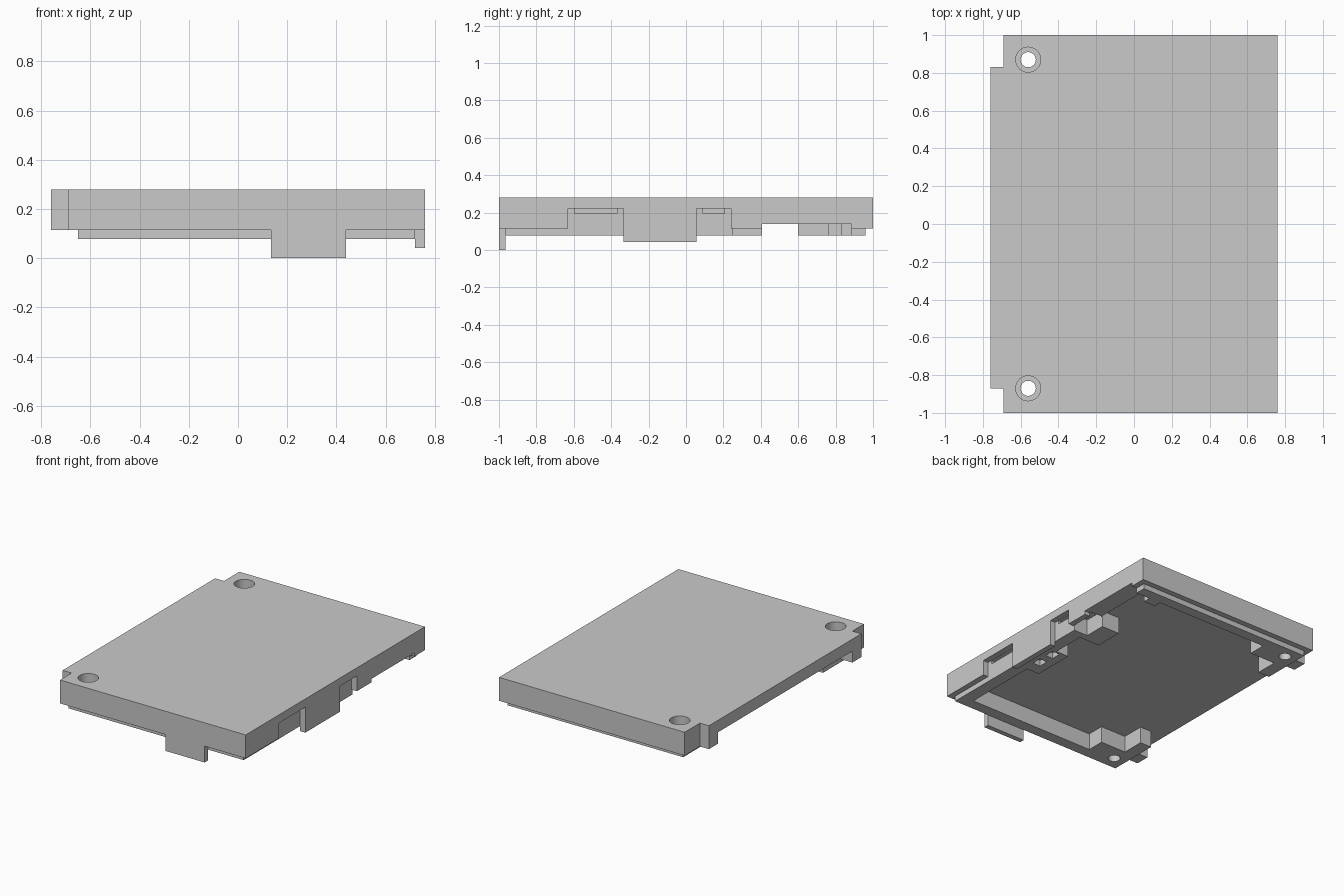
import bpy
import bmesh

if "Cube" in bpy.data.objects:
    bpy.data.objects.remove(bpy.data.objects["Cube"])

SHADE = (0.59, 0.59, 0.59, 1)
grey = bpy.data.materials.new("Plain grey")
grey.use_nodes = True
grey.diffuse_color = SHADE
grey.node_tree.nodes["Principled BSDF"].inputs["Base Color"].default_value = SHADE

CEILING = 0.195  # underside of the top plate
LOW = -0.1       # cutters start below everything


def prism(name, outline, z0, z1):
    """Extrude a flat outline between two heights."""
    bm = bmesh.new()
    face = bm.faces.new([bm.verts.new((x, y, z0)) for x, y in outline])
    top = bmesh.ops.extrude_face_region(bm, geom=[face])["geom"]
    for v in top:
        if isinstance(v, bmesh.types.BMVert):
            v.co.z = z1
    bmesh.ops.recalc_face_normals(bm, faces=bm.faces)
    mesh = bpy.data.meshes.new(name)
    bm.to_mesh(mesh)
    bm.free()
    mesh.materials.append(grey)
    obj = bpy.data.objects.new(name, mesh)
    bpy.context.collection.objects.link(obj)
    return obj


def box(name, x0, x1, y0, y1, z0, z1):
    return prism(name, [(x0, y0), (x1, y0), (x1, y1), (x0, y1)], z0, z1)


def cylinder(name, x, y, radius, z0, z1):
    bpy.ops.mesh.primitive_cylinder_add(vertices=48, radius=radius, depth=z1 - z0,
                                        location=(x, y, (z0 + z1) / 2))
    obj = bpy.context.object
    obj.name = name
    obj.data.materials.append(grey)
    return obj


def combine(target, tool, operation):
    """Apply a boolean and remove its tool."""
    tool.hide_render = True
    mod = target.modifiers.new(tool.name, "BOOLEAN")
    mod.operation = operation
    mod.solver = "EXACT"
    mod.object = tool
    bpy.context.view_layer.objects.active = target
    bpy.ops.object.modifier_apply(modifier=mod.name)
    bpy.data.objects.remove(tool)


# Outer shell with notched left corners
cover = prism("cover_shell", [
    (-0.69, -1), (0.76, -1), (0.76, 1), (-0.69, 1),
    (-0.69, 0.83), (-0.76, 0.83), (-0.76, -0.87), (-0.69, -0.87)], 0.115, 0.28)

# Stepped lip below the shell
combine(cover, box("lip", -0.65, 0.72, -0.965, 0.96, 0.078, 0.2), "UNION")

# Hollow underside with corner bosses and inner pads
cavity = prism("cavity", [
    (0.63, -0.885), (-0.36, -0.885), (-0.36, -0.76), (-0.56, -0.76), (-0.56, -0.6),
    (-1, -0.6), (-1, 0.6), (-0.56, 0.6), (-0.56, 0.76), (-0.36, 0.76), (-0.36, 0.885),
    (0.52, 0.885), (0.52, 0.83), (0.63, 0.83), (0.63, 0.405), (0.47, 0.405), (0.47, 0.2),
    (0.63, 0.2), (0.63, -0.04), (0.53, -0.04), (0.53, -0.34), (0.63, -0.34)], LOW, CEILING)
combine(cover, cavity, "DIFFERENCE")
combine(cover, box("left_opening", -1, -0.65, -0.77, 0.73, LOW, CEILING), "DIFFERENCE")

# Low opening at the back of the right wall, and the relief behind the wall beside it
combine(cover, box("wall_gap", 0.61, 0.9, 0.405, 0.885, LOW, 0.14), "DIFFERENCE")
combine(cover, box("wall_relief", 0.61, 0.72, 0.25, 0.42, LOW, CEILING), "DIFFERENCE")

# Right wall notches, each with a latch slot
for y0, y1 in ((-0.63, -0.335), (0.055, 0.24)):
    combine(cover, box("notch", 0.72, 0.9, y0, y1, LOW, 0.222), "DIFFERENCE")
    combine(cover, box("slot", 0.67, 0.9, y0 + 0.035, y1 - 0.035, 0.196, 0.221), "DIFFERENCE")

# Small pockets in the inner pad
for y in (-0.22, -0.09):
    combine(cover, box("pocket", 0.59, 0.65, y - 0.035, y + 0.035, LOW, 0.12), "DIFFERENCE")

# Counterbored screw holes
for y in (-0.87, 0.87):
    combine(cover, cylinder("screw_hole", -0.56, y, 0.04, LOW, 0.4), "DIFFERENCE")
    combine(cover, cylinder("counterbore", -0.56, y, 0.066, 0.15, 0.4), "DIFFERENCE")

# Hanging tabs on the front and right walls
combine(cover, box("front_tab", 0.135, 0.44, -1, -0.965, 0, 0.15), "UNION")
combine(cover, box("right_tab", 0.72, 0.76, -0.335, 0.055, 0.042, 0.2), "UNION")

bpy.ops.object.select_all(action="DESELECT")
cover.select_set(True)
bpy.context.view_layer.objects.active = cover
bpy.ops.object.shade_smooth_by_angle()
